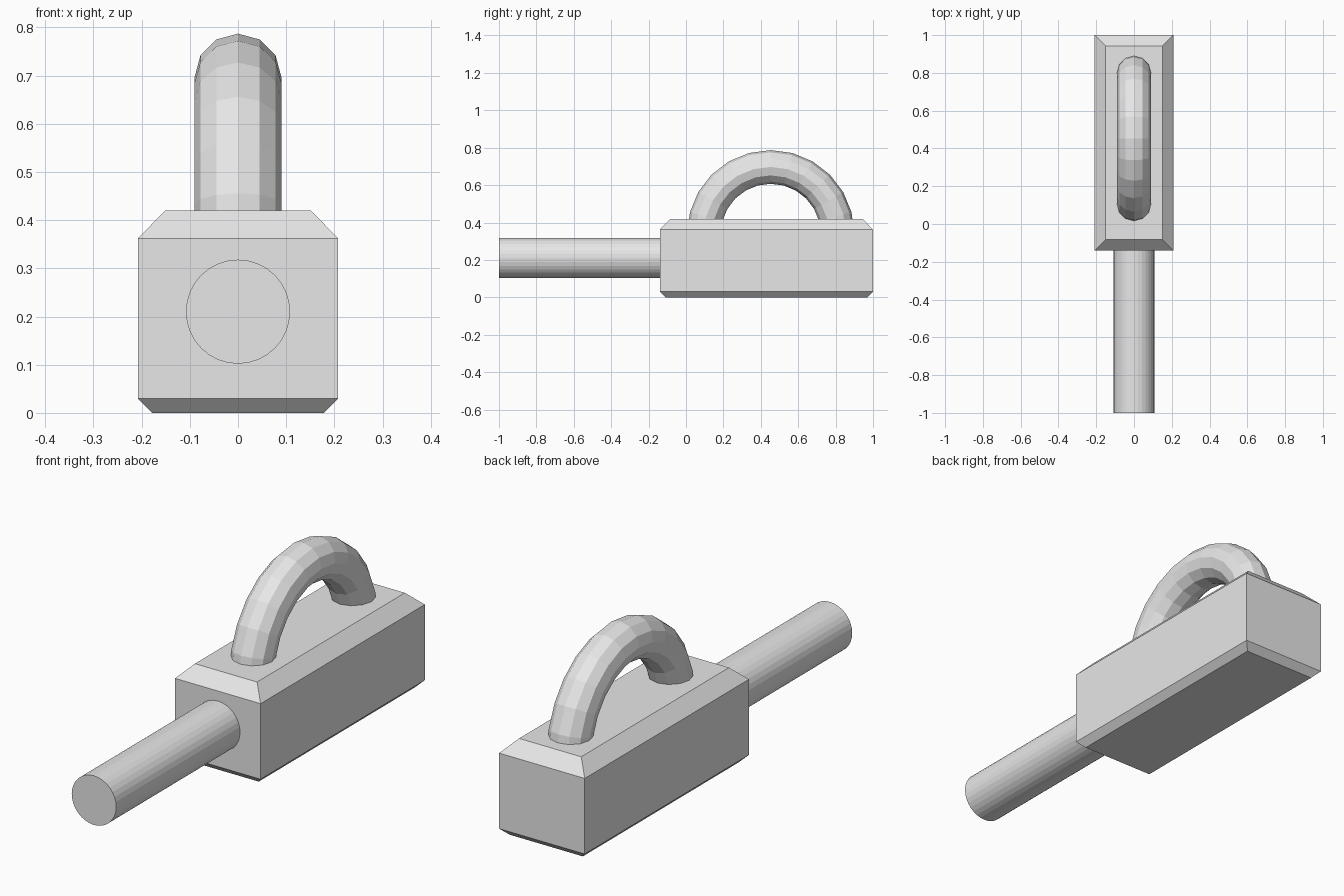
import bpy, bmesh, math
from mathutils import Matrix

cube = bpy.data.objects.get("Cube")
if cube:
    bpy.data.objects.remove(cube, do_unlink=True)

grey = bpy.data.materials.new("plain_grey")
grey.use_nodes = True
grey.diffuse_color = (0.8, 0.8, 0.8, 1)
grey.node_tree.nodes["Principled BSDF"].inputs["Base Color"].default_value = grey.diffuse_color


def add_object(name, bm):
    bmesh.ops.recalc_face_normals(bm, faces=bm.faces)
    mesh = bpy.data.meshes.new(name)
    bm.to_mesh(mesh)
    bm.free()
    mesh.materials.append(grey)
    obj = bpy.data.objects.new(name, mesh)
    bpy.context.collection.objects.link(obj)
    return obj


# Block body: stacked rectangles give the wide top and narrow bottom chamfers
HALF_X, FRONT, BACK = 0.208, -0.14, 1.0
bm = bmesh.new()
rings = []
for z, inset in ((0, 0.03), (0.03, 0), (0.362, 0), (0.42, 0.057)):
    x, y0, y1 = HALF_X - inset, FRONT + inset, BACK - inset
    rings.append([bm.verts.new((px, py, z))
                  for px, py in ((-x, y0), (x, y0), (x, y1), (-x, y1))])
bm.faces.new(rings[0])
bm.faces.new(rings[-1])
for low, high in zip(rings, rings[1:]):
    for i in range(4):
        j = (i + 1) % 4
        bm.faces.new((low[i], low[j], high[j], high[i]))
add_object("block_body", bm)

# Round rod leaving the front of the block
bm = bmesh.new()
rod_length = 0.9
bmesh.ops.create_cone(
    bm, cap_ends=True, segments=32, radius1=0.108, radius2=0.108, depth=rod_length,
    matrix=Matrix.Translation((0, -1 + rod_length / 2, 0.21)) @ Matrix.Rotation(math.pi / 2, 4, 'X'))
add_object("front_rod", bm)

# Loop handle: half a ring, with its ends sunk into the block
CENTRE_Y, CENTRE_Z, RING, TUBE = 0.453, 0.34, 0.357, 0.09
STEPS, SIDES = 12, 12
bm = bmesh.new()
loops = []
for s in range(STEPS + 1):
    a = math.pi * s / STEPS
    loop = []
    for k in range(SIDES):
        t = 2 * math.pi * k / SIDES
        r = RING + TUBE * math.cos(t)
        loop.append(bm.verts.new((TUBE * math.sin(t),
                                  CENTRE_Y + r * math.cos(a),
                                  CENTRE_Z + r * math.sin(a))))
    loops.append(loop)
for a, b in zip(loops, loops[1:]):
    for k in range(SIDES):
        n = (k + 1) % SIDES
        bm.faces.new((a[k], a[n], b[n], b[k]))
bm.faces.new(loops[0])
bm.faces.new(loops[-1])
add_object("loop_handle", bm)
